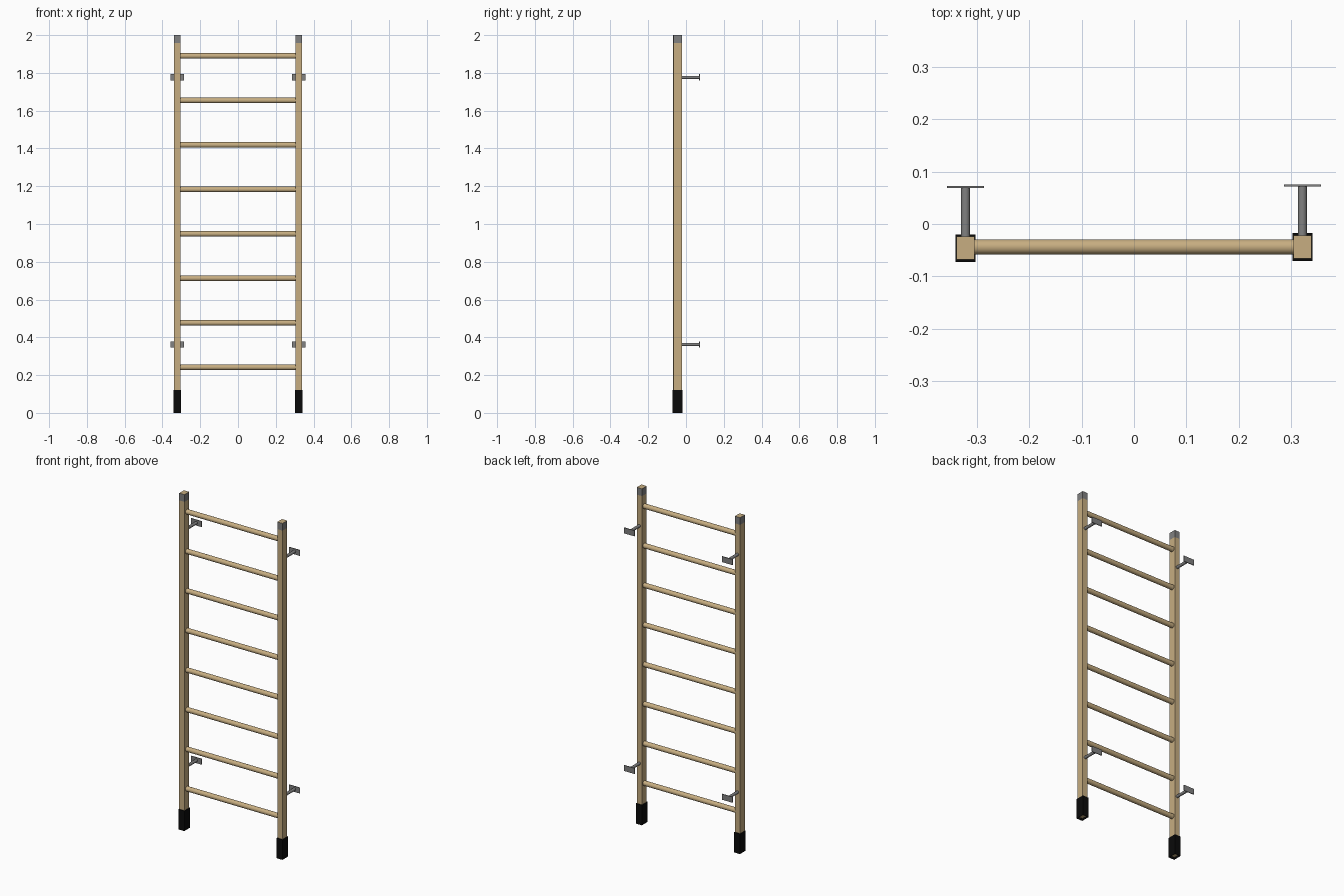
import bpy, bmesh, math
from mathutils import Matrix, Vector

if "Cube" in bpy.data.objects:
    bpy.data.objects.remove(bpy.data.objects["Cube"])


def material(name, rgb):
    m = bpy.data.materials.new(name)
    m.diffuse_color = (*rgb, 1)
    m.use_nodes = True
    m.node_tree.nodes["Principled BSDF"].inputs["Base Color"].default_value = m.diffuse_color
    return m


WOOD = material("light wood", (0.57, 0.42, 0.22))
GREY = material("grey metal", (0.22, 0.22, 0.22))
BLACK = material("black rubber", (0.003, 0.003, 0.003))


def finish(bm, name, *mats):
    bmesh.ops.recalc_face_normals(bm, faces=bm.faces)
    me = bpy.data.meshes.new(name)
    bm.to_mesh(me)
    bm.free()
    for m in mats:
        me.materials.append(m)
    ob = bpy.data.objects.new(name, me)
    bpy.context.collection.objects.link(ob)
    return ob


def box_mesh(center, size):
    bm = bmesh.new()
    bmesh.ops.create_cube(bm, size=1, matrix=Matrix.Translation(center) @ Matrix.Diagonal((*size, 1)))
    return bm


def rod(name, a, b, radius, mat):
    a, b = Vector(a), Vector(b)
    d = b - a
    bm = bmesh.new()
    turn = d.to_track_quat('Z', 'Y').to_matrix().to_4x4()
    bmesh.ops.create_cone(bm, cap_ends=True, segments=32, radius1=radius, radius2=radius,
                          depth=d.length, matrix=Matrix.Translation((a + b) / 2) @ turn)
    for f in bm.faces:
        f.smooth = len(f.verts) == 4
    for e in bm.edges:
        if any(len(f.verts) > 4 for f in e.link_faces):
            e.smooth = False
    return finish(bm, name, mat)


POST_X, POST_W, POST_D = 0.322, 0.0345, 0.044
BASE = 0.012   # post ends slightly inside the foot

for side, label, y in ((-1, "left", -0.0462), (1, "right", -0.0438)):
    x = side * POST_X

    # upright post with a grey band around its top
    bm = box_mesh((x, y, (2 + BASE) / 2), (POST_W, POST_D, 2 - BASE))
    bmesh.ops.bisect_plane(bm, geom=bm.verts[:] + bm.edges[:] + bm.faces[:],
                           plane_co=(0, 0, 1.957), plane_no=(0, 0, 1))
    bm.normal_update()
    for f in bm.faces:
        if f.calc_center_median().z > 1.957 and abs(f.normal.z) < 0.5:
            f.material_index = 1
    finish(bm, label + "_post", WOOD, GREY)

    # rubber foot, a sleeve open at the bottom
    bm = box_mesh((x, y, 0.06), (0.039, 0.053, 0.12))
    bm.normal_update()
    bottom = [f for f in bm.faces if f.normal.z < -0.5]
    bmesh.ops.inset_region(bm, faces=bottom, thickness=0.0024)
    bmesh.ops.delete(bm, geom=[f for f in bottom if f.is_valid], context='FACES_ONLY')
    rim = [e for e in bm.edges if e.is_boundary]
    wall = bmesh.ops.extrude_edge_only(bm, edges=rim)["geom"]
    bmesh.ops.translate(bm, vec=(0, 0, 0.1), verts=[v for v in wall if isinstance(v, bmesh.types.BMVert)])
    finish(bm, label + "_foot", BLACK)

    # wall brackets: round arm and flat plate
    for level, z in (("lower", 0.362), ("upper", 1.776)):
        rod(f"{label}_{level}_bracket_arm", (x, y, z), (x, y + 0.116, z), 0.0085, GREY)
        finish(box_mesh((x, y + 0.117, z), (0.07, 0.004, 0.034)),
               f"{label}_{level}_bracket_plate", GREY)

# round rungs
for i in range(8):
    z = 0.241 + i * 0.2355
    rod(f"rung_{i + 1}", (-0.315, -0.0438, z), (0.315, -0.0438, z), 0.0145, WOOD)
